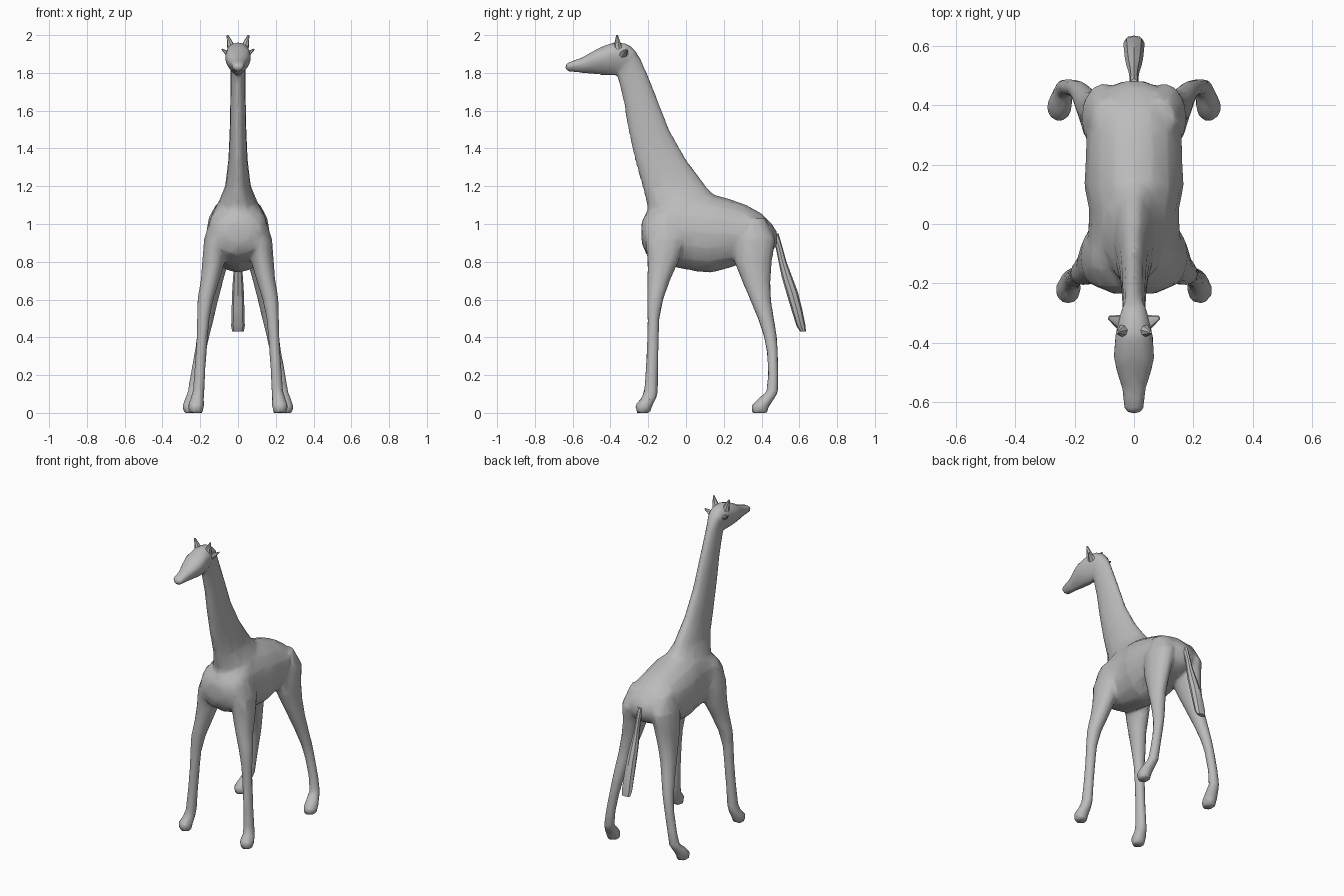
import bpy, bmesh, math
from mathutils import Vector, Matrix

cube = bpy.data.objects.get("Cube")
if cube:
    bpy.data.objects.remove(cube)

GREY = (0.5, 0.5, 0.5, 1.0)
mat = bpy.data.materials.new("plain grey")
mat.use_nodes = True
mat.diffuse_color = GREY
mat.node_tree.nodes["Principled BSDF"].inputs["Base Color"].default_value = GREY


def loft(bm, axis, rows, side=1, taper=0.0, sides=16):
    """Skin oval rings. Row: position along axis, centre x, low, high, half width."""
    rings = []
    for along, cx, lo, hi, half in rows:
        ring = []
        for i in range(sides):
            a = math.tau * i / sides
            x = side * cx + half * math.cos(a) * (1 + taper * math.sin(a))
            depth = (lo + hi) / 2 + (hi - lo) / 2 * math.sin(a)
            ring.append(bm.verts.new((x, depth, along) if axis == "z" else (x, along, depth)))
        rings.append(ring)
    faces = [bm.faces.new(rings[0]), bm.faces.new(rings[-1])]
    for r, s in zip(rings, rings[1:]):
        for i in range(sides):
            j = (i + 1) % sides
            faces.append(bm.faces.new((r[i], r[j], s[j], s[i])))
    bmesh.ops.recalc_face_normals(bm, faces=faces)


def finish(name, bm, angle=35):
    mesh = bpy.data.meshes.new(name)
    bm.to_mesh(mesh)
    bm.free()
    mesh.materials.append(mat)
    obj = bpy.data.objects.new(name, mesh)
    bpy.context.collection.objects.link(obj)
    bpy.ops.object.select_all(action="DESELECT")
    obj.select_set(True)
    bpy.context.view_layer.objects.active = obj
    bpy.ops.object.shade_smooth_by_angle(angle=math.radians(angle))
    return obj


def spike(name, base, tip, radius, flat=1.0):
    """Cone from base to tip, optionally flattened."""
    base, tip = Vector(base), Vector(tip)
    bm = bmesh.new()
    bmesh.ops.create_cone(bm, cap_ends=True, segments=7, radius1=radius,
                          radius2=radius * 0.2, depth=(tip - base).length)
    turn = (tip - base).to_track_quat("Z", "Y").to_matrix().to_4x4()
    bm.transform(Matrix.Translation((base + tip) / 2) @ turn @ Matrix.Diagonal((1, flat, 1, 1)))
    return finish(name, bm)


# Trunk, neck, head and legs share one continuous skin
bm = bmesh.new()

# Trunk, chest to rump
loft(bm, "y", [
    (-.235, 0, .90, 1.01, .07), (-.21, 0, .84, 1.06, .13), (-.15, 0, .80, 1.11, .16),
    (-.05, 0, .77, 1.16, .155), (.05, 0, .75, 1.17, .152), (.13, 0, .742, 1.16, .168),
    (.22, 0, .765, 1.135, .163), (.32, 0, .80, 1.10, .16), (.40, 0, .82, 1.055, .145),
    (.455, 0, .85, 1.0, .10), (.48, 0, .89, .96, .04)])

# Neck, withers to nape
loft(bm, "z", [
    (1.0, 0, -.21, .16, .12), (1.1, 0, -.205, .20, .11), (1.2, 0, -.23, .105, .068),
    (1.34, 0, -.27, .0, .051), (1.5, 0, -.305, -.09, .044), (1.65, 0, -.33, -.148, .041),
    (1.78, 0, -.362, -.20, .039), (1.88, 0, -.39, -.243, .042), (1.94, 0, -.37, -.29, .03)])

# Head, muzzle to skull
loft(bm, "y", [
    (-.638, 0, 1.815, 1.845, .02), (-.62, 0, 1.806, 1.856, .033),
    (-.55, 0, 1.80, 1.882, .04), (-.50, 0, 1.795, 1.91, .056),
    (-.45, 0, 1.79, 1.937, .067), (-.38, 0, 1.785, 1.962, .062),
    (-.32, 0, 1.80, 1.957, .05), (-.27, 0, 1.84, 1.92, .035)], taper=.3)

FRONT_LEG = [
    (.0, .222, -.262, -.19, .036), (.04, .222, -.27, -.177, .043), (.08, .215, -.235, -.155, .035),
    (.12, .208, -.222, -.148, .031), (.25, .20, -.212, -.147, .029), (.4, .19, -.206, -.143, .03),
    (.5, .184, -.204, -.14, .034), (.6, .172, -.207, -.12, .043), (.7, .148, -.205, -.085, .05),
    (.8, .13, -.205, -.04, .06), (.92, .118, -.215, .0, .062), (1.05, .09, -.18, -.03, .05)]
HIND_LEG = [
    (.0, .25, .35, .43, .036), (.035, .252, .345, .44, .043), (.07, .245, .375, .465, .038),
    (.11, .235, .425, .488, .032), (.2, .222, .434, .49, .03), (.32, .20, .428, .487, .03),
    (.4, .185, .413, .482, .033), (.5, .167, .38, .466, .04), (.6, .15, .338, .45, .046),
    (.7, .132, .295, .448, .054), (.8, .115, .255, .455, .064), (.92, .10, .24, .475, .077),
    (1.03, .08, .28, .42, .06)]

# Legs, both sides
for side in (1, -1):
    loft(bm, "z", FRONT_LEG, side, sides=12)
    loft(bm, "z", HIND_LEG, side, sides=12)

body = finish("body_with_neck_head_and_legs", bm)

# Fuse the overlapping volumes, soften the joints, then facet the skin
fuse = body.modifiers.new("fuse", "REMESH")
fuse.mode = "VOXEL"
fuse.voxel_size = 0.01
fuse.use_smooth_shade = True
soft = body.modifiers.new("soften", "SMOOTH")
soft.factor = 0.5
soft.iterations = 4
facet = body.modifiers.new("facet", "DECIMATE")
facet.ratio = 0.08

# Tail with a thick tuft
bm = bmesh.new()
loft(bm, "z", [
    (.43, 0, .605, .635, .03), (.46, 0, .585, .633, .036), (.54, 0, .56, .617, .034),
    (.64, 0, .53, .592, .031), (.72, 0, .507, .562, .026), (.8, 0, .49, .532, .018),
    (.88, 0, .474, .51, .015), (.95, 0, .44, .49, .017)], sides=8)
finish("tail", bm)

# Horns and ears
for side, label in ((1, "left"), (-1, "right")):
    spike(label + "_horn", (side * .034, -.36, 1.93), (side * .056, -.365, 2.0), .024)
    spike(label + "_ear", (side * .035, -.335, 1.89), (side * .085, -.315, 1.925), .032, .6)
